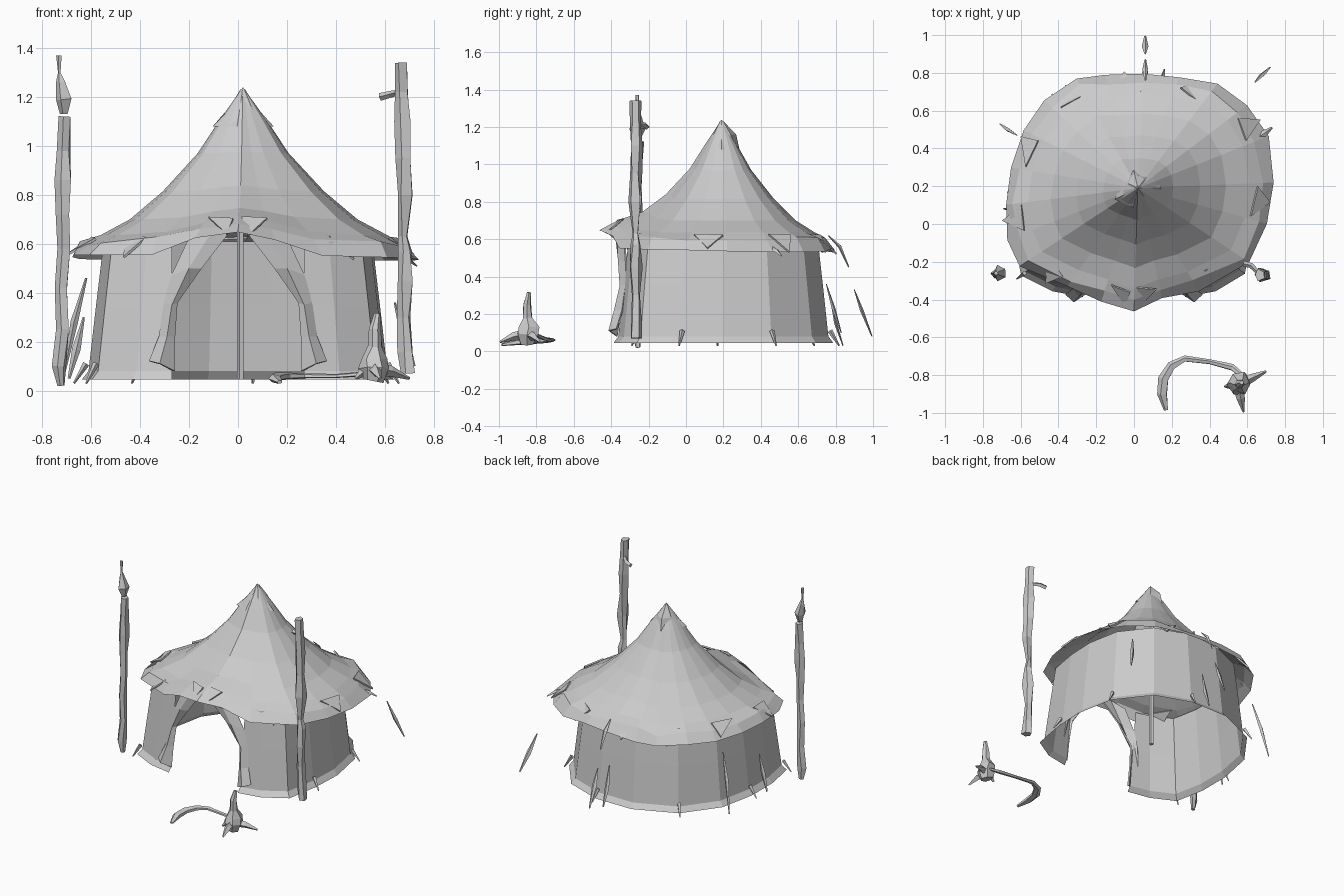
import bpy, math, random
from mathutils import Vector

random.seed(4)
CX, CY = 0.02, 0.19          # tent centre


def make(name, verts, faces, thick=0):
    me = bpy.data.meshes.new(name)
    me.from_pydata([tuple(v) for v in verts], [], faces)
    me.update()
    ob = bpy.data.objects.new(name, me)
    bpy.context.collection.objects.link(ob)
    if thick:
        m = ob.modifiers.new("Thickness", 'SOLIDIFY')
        m.thickness, m.offset = thick, 0
    return ob


def strip_faces(rows, n, closed):
    return [(r * n + i, r * n + (i + 1) % n, (r + 1) * n + (i + 1) % n, (r + 1) * n + i)
            for r in range(rows - 1) for i in range(n if closed else n - 1)]


def tube(name, pts, radii, sides=5, jitter=0.0, flat=1.0):
    """Faceted tube along a path, with optional ragged radius."""
    pts = [Vector(p) for p in pts]
    verts = []
    for i, p in enumerate(pts):
        d = (pts[min(i + 1, len(pts) - 1)] - pts[max(i - 1, 0)]).normalized()
        ref = Vector((0, 1, 0)) if abs(d.z) > 0.8 else Vector((0, 0, 1))
        a = d.cross(ref).normalized()
        b = a.cross(d)
        for k in range(sides):
            t = math.tau * k / sides
            r = radii[i] * (1 + random.uniform(-jitter, jitter))
            verts.append(p + a * r * math.cos(t) + b * r * flat * math.sin(t))
    faces = strip_faces(len(pts), sides, True)
    faces += [tuple(range(sides))[::-1], tuple(range(len(verts) - sides, len(verts)))]
    return make(name, verts, faces)


# Roof: eave outline scaled along a concave profile, hem lifted over the door
eave = [(0, -0.46), (0.15, -0.40), (0.34, -0.35), (0.62, -0.21), (0.71, 0.0), (0.74, 0.22),
        (0.70, 0.46), (0.60, 0.63), (0.44, 0.74), (0.24, 0.78), (0.05, 0.80), (-0.15, 0.78),
        (-0.31, 0.78), (-0.47, 0.65), (-0.59, 0.50), (-0.66, 0.30), (-0.69, 0.10),
        (-0.66, -0.08), (-0.60, -0.22), (-0.36, -0.34), (-0.17, -0.40)]
profile = [(0.06, 1.18), (0.14, 1.10), (0.26, 0.97), (0.46, 0.815), (0.65, 0.70),
           (0.82, 0.635), (0.92, 0.60), (1.0, 0.54)]
n = len(eave)
verts = []
for s, z in profile:
    for x, y in eave:
        lift = 0.11 * s * s * math.exp(-(x / 0.28) ** 2) if y < 0 else 0
        k = s + (random.uniform(-0.02, 0.02) if s > 0.9 else 0)
        h = z + lift + (random.uniform(-0.015, 0.015) if s > 0.9 else 0)
        verts.append((CX + (x - CX) * k, CY + (y - CY) * k, h))
faces = strip_faces(len(profile), n, True)
faces += [(len(verts), (i + 1) % n, i) for i in range(n)]
verts.append((CX, CY, 1.24))
make("roof_canopy", verts, faces)

# Torn cap cloth at the peak
tube("peak_cap", [(0.02, CY, 1.23), (0.02, CY, 1.16), (0.02, CY, 1.08)],
     [0.01, 0.065, 0.11], 7, 0.25)

# Ragged folds lying along the eave, every second segment
verts, faces = [], []
for i in range(0, n, 2):
    (x, y), (x2, y2) = eave[i], eave[(i + 1) % n]
    mid = Vector((x + x2, y + y2, 0)) / 2
    out = (mid - Vector((CX, CY, 0))).normalized()
    side = Vector((-out.y, out.x, 0)) * random.uniform(0.05, 0.08)
    up = 0.09 * math.exp(-(mid.x / 0.28) ** 2) if mid.y < 0 else 0
    b = len(verts)
    verts += [mid - out * 0.10 - side + Vector((0, 0, 0.625 + up)),
              mid - out * 0.08 + side + Vector((0, 0, 0.62 + up)),
              mid + out * random.uniform(-0.01, 0.02) + side * random.uniform(-1, 1)
              + Vector((0, 0, random.uniform(0.52, 0.56) + up))]
    faces.append((b, b + 1, b + 2))
make("eave_folds", verts, faces, 0.01)

# Wall: open band with the doorway at the front, leaning inwards
base = [(-0.27, -0.37), (-0.42, -0.34), (-0.58, -0.26), (-0.62, -0.05), (-0.62, 0.17),
        (-0.57, 0.42), (-0.40, 0.65), (-0.12, 0.77), (0.15, 0.77), (0.40, 0.68), (0.57, 0.46),
        (0.62, 0.20), (0.61, -0.02), (0.57, -0.25), (0.42, -0.34), (0.27, -0.37)]
verts = []
for s, z in [(1.03, 0.045), (0.985, 0.08), (0.935, 0.35), (0.885, 0.61)]:
    for x, y in base:
        kx = 1 if abs(x) < 0.3 and y < 0 else s
        verts.append((x * kx, CY + (y - CY) * s, z))
make("tent_wall", verts, strip_faces(4, len(base), False))

# Tied-back door curtains
for side, label in ((-1, "left"), (1, "right")):
    rows = [[(0.01, -0.38, 0.68), (0.10, -0.36, 0.66), (0.20, -0.33, 0.62)],
            [(0.15, -0.34, 0.50), (0.20, -0.36, 0.50), (0.27, -0.32, 0.47)],
            [(0.25, -0.33, 0.36), (0.27, -0.35, 0.35), (0.30, -0.32, 0.36)],
            [(0.26, -0.35, 0.22), (0.29, -0.38, 0.22), (0.32, -0.34, 0.22)],
            [(0.26, -0.37, 0.08), (0.32, -0.41, 0.11), (0.36, -0.37, 0.12)]]
    pts = [(side * x, y, z) for r in rows for x, y, z in r]
    make(label + "_door_curtain", pts, strip_faces(5, 3, False), 0.01)

# Centre pole inside the tent
tube("centre_pole", [(0.01, CY, 0.045), (0.01, CY, 0.5), (0.01, CY, 1.15)], [0.015] * 3)

# Tall weathered banner poles with finials
zs = [0.02, 0.10, 0.25, 0.42, 0.58, 0.72, 0.86, 0.98, 1.12]
tube("left_pole", [(-0.725 + 0.02 * (i / 8) + random.uniform(-.006, .006), -0.26, z)
                   for i, z in enumerate(zs)],
     [0.014, 0.026, 0.024, 0.024, 0.028, 0.028, 0.034, 0.028, 0.03], 5, 0.3)
tube("left_pole_finial", [(-0.71, -0.26, 1.13), (-0.71, -0.26, 1.19), (-0.725, -0.26, 1.26),
                          (-0.73, -0.26, 1.30), (-0.73, -0.26, 1.37)],
     [0.015, 0.04, 0.02, 0.006, 0.012], 5, 0.2)
zs = [0.07, 0.16, 0.30, 0.45, 0.57, 0.63, 0.80, 0.95, 1.10, 1.22, 1.34]
tube("right_pole", [(0.69 - 0.025 * (i / 10) + random.uniform(-.006, .006), -0.27, z)
                    for i, z in enumerate(zs)],
     [0.03, 0.03, 0.027, 0.034, 0.03, 0.018, 0.034, 0.03, 0.032, 0.026, 0.028], 5, 0.3)
tube("right_pole_bracket", [(0.66, -0.26, 1.22), (0.62, -0.22, 1.21), (0.58, -0.21, 1.20)],
     [0.012, 0.014, 0.016], 4)

# Guy ropes and wall straps around the tent
guys = [((0.06, 0.90, 0.33), (0.06, 0.94, 0.22), (0.06, 0.995, 0.08)),
        ((0.64, 0.75, 0.36), (0.68, 0.79, 0.23), (0.72, 0.83, 0.10)),
        ((-0.62, 0.47, 0.46), (-0.67, 0.50, 0.28), (-0.71, 0.53, 0.07)),
        ((0.66, 0.46, 0.56), (0.69, 0.48, 0.54), (0.73, 0.51, 0.51)),
        ((0.06, 0.76, 0.62), (0.06, 0.82, 0.56), (0.06, 0.87, 0.45)),
        ((0.06, 0.77, 0.30), (0.06, 0.80, 0.15), (0.06, 0.84, 0.03)),
        ((-0.63, 0.08, 0.30), (-0.66, 0.08, 0.17), (-0.69, 0.08, 0.05))]
for i, g in enumerate(guys):
    tube("guy_rope_%d" % (i + 1), g, [0.004, 0.016, 0.005], 4, 0.2, 0.6)

# Small pegs along the foot of the wall
for i, (x, y) in enumerate(base[2:14:2]):
    d = Vector((x - CX, y - CY, 0)).normalized() * 0.05
    tube("wall_peg_%d" % (i + 1), [(x, y, 0.11), (x + d.x, y + d.y, 0.03)], [0.014, 0.004], 4)

# Ground stake with splayed feet in front of the tent
tube("stake_post", [(0.55, -0.85, 0.04), (0.56, -0.85, 0.09), (0.55, -0.84, 0.13),
                    (0.56, -0.85, 0.18), (0.56, -0.85, 0.25), (0.57, -0.84, 0.315)],
     [0.045, 0.06, 0.055, 0.028, 0.022, 0.012], 6, 0.2)
for i, (x, y) in enumerate([(0.70, -0.78), (0.58, -0.995), (0.48, -0.86)]):
    tube("stake_foot_%d" % (i + 1), [(0.55, -0.85, 0.09), ((x + 0.55) / 2, (y - 0.85) / 2, 0.08),
                                     (x, y, 0.05)], [0.03, 0.022, 0.006], 4)

# Rope curling over the ground from the stake
tube("ground_rope", [(0.57, -0.80, 0.09), (0.52, -0.76, 0.07), (0.40, -0.73, 0.06),
                     (0.27, -0.715, 0.06), (0.20, -0.75, 0.06), (0.16, -0.82, 0.055),
                     (0.15, -0.90, 0.05), (0.17, -0.985, 0.035)],
     [0.012, 0.017, 0.013, 0.018, 0.025, 0.03, 0.03, 0.012], 5, 0.15, 0.6)
